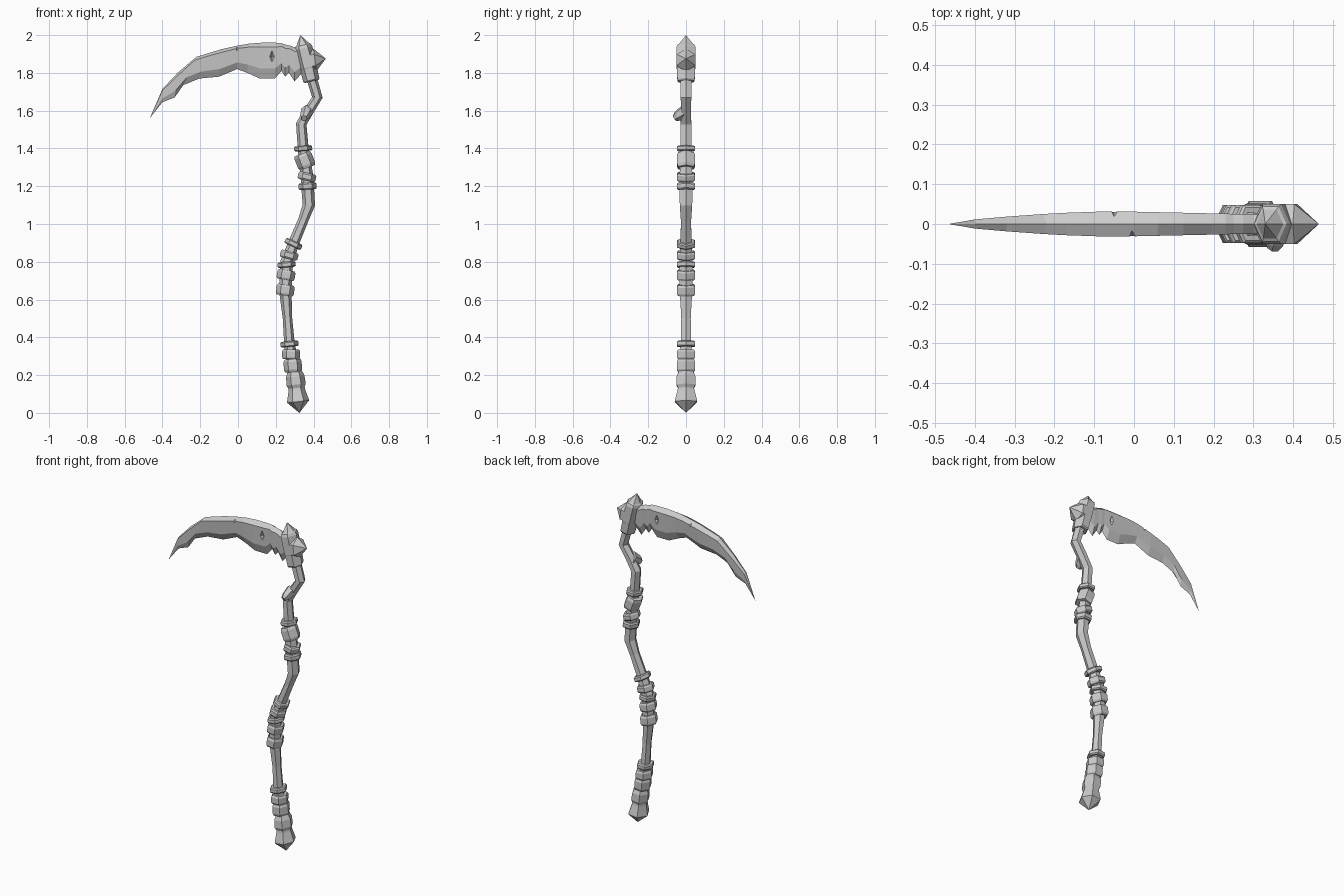
import bpy, bmesh, math
from mathutils import Vector

if "Cube" in bpy.data.objects:
    bpy.data.objects.remove(bpy.data.objects["Cube"])

grey = bpy.data.materials.new("plain grey")
grey.use_nodes = True
grey.diffuse_color = (0.6, 0.6, 0.6, 1)
grey.node_tree.nodes["Principled BSDF"].inputs["Base Color"].default_value = grey.diffuse_color


def finish(name, bm):
    bmesh.ops.remove_doubles(bm, verts=bm.verts, dist=1e-5)
    bmesh.ops.recalc_face_normals(bm, faces=bm.faces)
    mesh = bpy.data.meshes.new(name)
    bm.to_mesh(mesh)
    bm.free()
    mesh.materials.append(grey)
    obj = bpy.data.objects.new(name, mesh)
    bpy.context.collection.objects.link(obj)
    return obj


def skin(name, rings):
    """Join equal rings of points into a closed solid."""
    bm = bmesh.new()
    loops = [[bm.verts.new(p) for p in ring] for ring in rings]
    n = len(loops[0])
    for a, b in zip(loops, loops[1:]):
        for i in range(n):
            j = (i + 1) % n
            bm.faces.new((a[i], a[j], b[j], b[i]))
    bm.faces.new(loops[0])
    bm.faces.new(loops[-1])
    return finish(name, bm)


def ring(center, axis, rx, ry):
    """Hexagon across an axis, with a corner facing the side."""
    axis = Vector(axis).normalized()
    back = Vector((0, 1, 0))
    if abs(axis.y) > 0.9:
        back = Vector((0, 0, 1))
    side = back.cross(axis).normalized()
    back = axis.cross(side)
    corners = [math.tau * i / 6 for i in range(6)]
    return [Vector(center) + side * rx * math.cos(t) + back * ry * math.sin(t) / math.sin(math.pi / 3)
            for t in corners]


def turned(name, start, end, profile, flat=1.0):
    """Hexagonal turned part; profile holds (fraction along, radius)."""
    a, b = Vector(start), Vector(end)
    return skin(name, [ring(a.lerp(b, f), b - a, r * flat, r) for f, r in profile])


# Crooked haft: x, z, radius
path = [(.315, .1, .033), (.29, .25, .033), (.272, .37, .028), (.262, .5, .025),
        (.25, .65, .033), (.258, .8, .034), (.295, .9, .029), (.345, 1.02, .027),
        (.375, 1.1, .033), (.365, 1.25, .034), (.345, 1.4, .029),
        (.335, 1.53, .028), (.375, 1.6, .027), (.42, 1.67, .028), (.385, 1.79, .028)]
points = [Vector((x, 0, z)) for x, z, r in path]
rings = []
for i, p in enumerate(points):
    axis = points[min(i + 1, len(points) - 1)] - points[max(i - 1, 0)]
    rings.append(ring(p, axis, path[i][2], path[i][2]))
skin("haft", rings)


def haft_at(z):
    for a, b in zip(points, points[1:]):
        if a.z <= z <= b.z:
            return a.lerp(b, (z - a.z) / (b.z - a.z)), (b - a).normalized()


# Grip wraps: height, half thickness, extra tilt
wraps = [(.25, .034, .1), (.31, .026, .15), (.365, .015, .05),
         (.65, .029, .1), (.73, .026, .12), (.785, .015, -.15), (.835, .02, -.1), (.895, .015, .1),
         (1.2, .018, 0), (1.25, .02, .3), (1.335, .04, -.25), (1.4, .014, 0)]
for k, (z, h, tilt) in enumerate(wraps):
    c, axis = haft_at(z)
    axis = (axis + Vector((tilt, 0, 0))).normalized() * h
    turned(f"grip_wrap_{k + 1}", c - axis, c + axis,
           [(0, .042), (.2, .048), (.8, .048), (1, .042)])

# Pommel with a pointed end
turned("pommel", (.325, 0, 0), (.3, 0, .22),
       [(0, 0), (.27, .058), (.3, .058), (.55, .044), (.6, .043), (.68, .051), (.88, .049), (1, .038)])

# Broken twig on the front of the haft
turned("twig_stub", (.365, 0, 1.6), (.35, -.06, 1.56), [(0, .032), (.7, .026), (1, .016)])

# Head socket with top and rear spikes
turned("head_socket", (.39, 0, 1.755), (.33, 0, 2),
       [(0, .04), (.03, .046), (.28, .048), (.3, .05), (.72, .05), (.78, .044), (.8, .036), (1, 0)], .95)
turned("rear_spike", (.36, 0, 1.862), (.465, 0, 1.876),
       [(0, .05), (.45, .05), (1, 0)], 1.2)

# Blade stations: spine x, spine z, edge x, edge z
stations = [(-.467, 1.56, -.467, 1.56), (-.4, 1.715, -.4, 1.645), (-.32, 1.8, -.335, 1.67),
            (-.22, 1.885, -.29, 1.735), (-.17, 1.9, -.205, 1.77), (-.09, 1.925, -.1, 1.78),
            (0, 1.945, -.005, 1.82), (.06, 1.955, .05, 1.8), (.125, 1.96, .115, 1.77),
            (.195, 1.96, .195, 1.77), (.23, 1.957, .23, 1.81), (.25, 1.95, .25, 1.78),
            (.275, 1.945, .27, 1.8), (.3, 1.935, .3, 1.755), (.35, 1.93, .34, 1.8)]
sections = []
for sx, sz, ex, ez in stations:
    spine, edge = Vector((sx, 0, sz)), Vector((ex, 0, ez))
    t = .031 * min(1, (sx + .467) / .35) ** .6 * (1 - max(0, sx) * .7)
    upper, lower = spine.lerp(edge, .12), spine.lerp(edge, .72)
    out, thin = Vector((0, t, 0)), Vector((0, t * .75, 0))
    sections.append([spine, upper - out, lower - thin, edge, lower + thin, upper + out])
blade = skin("blade", sections)

# Chips in the blade: centre and half sizes of diamond cutters
chips = [((.18, -.033, 1.885), (.02, .024, .048)), ((.18, .033, 1.885), (.02, .024, .048)),
         ((-.005, -.035, 1.945), (.02, .025, .035)), ((-.05, .035, 1.935), (.02, .025, .035))]
for k, (center, size) in enumerate(chips):
    bm = bmesh.new()
    tips = []
    for axis in range(3):
        for sign in (-1, 1):
            p = Vector(center)
            p[axis] += sign * size[axis]
            tips.append(bm.verts.new(p))
    bmesh.ops.convex_hull(bm, input=tips)
    cutter = finish(f"chip_cutter_{k + 1}", bm)
    cutter.hide_render = True
    cutter.hide_set(True)
    cut = blade.modifiers.new(f"chip_{k + 1}", "BOOLEAN")
    cut.operation = "DIFFERENCE"
    cut.solver = "EXACT"
    cut.object = cutter
